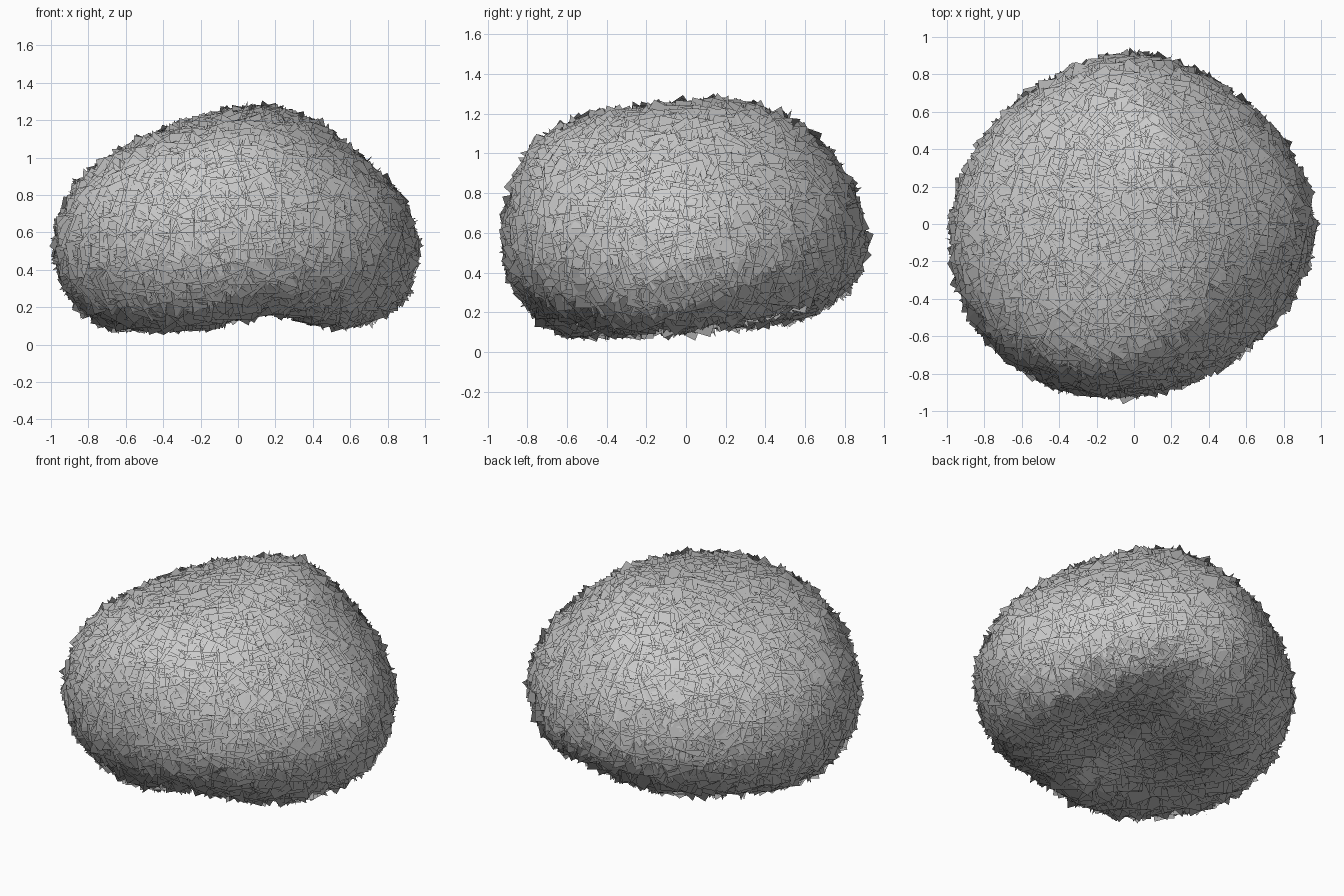
import bpy, bmesh, math, random
from mathutils import Vector, Euler

if "Cube" in bpy.data.objects:
    bpy.data.objects.remove(bpy.data.objects["Cube"])

random.seed(4)
SIZE, INSET, CLUSTERS = 0.15, 0.07, 1900

# Outline of the bush: z, xmin, xmax, ymin, ymax (from hollow underside to crown)
RINGS = [
    (0.12, -0.20, 0.25, -0.20, 0.20), (0.08, -0.50, 0.45, -0.45, 0.35),
    (0.06, -0.66, 0.60, -0.60, 0.52), (0.12, -0.79, 0.77, -0.72, 0.67),
    (0.25, -0.90, 0.90, -0.82, 0.80), (0.40, -0.96, 0.95, -0.89, 0.88),
    (0.55, -0.98, 0.97, -0.92, 0.91), (0.70, -0.94, 0.92, -0.90, 0.89),
    (0.85, -0.87, 0.83, -0.87, 0.83), (1.00, -0.70, 0.66, -0.80, 0.73),
    (1.10, -0.50, 0.54, -0.69, 0.63), (1.18, -0.30, 0.43, -0.51, 0.52),
    (1.23, -0.12, 0.30, -0.25, 0.38), (1.26, 0.00, 0.18, 0.05, 0.25)]
SEG = 48


def crown_surface():
    """Smooth guide volume that the leaves are scattered on."""
    bm = bmesh.new()
    loops = []
    for z, x0, x1, y0, y1 in RINGS:
        loop = []
        for i in range(SEG):
            a = 2 * math.pi * i / SEG
            c, s = math.cos(a), math.sin(a)
            # fuller at the front left, flatter at the back right
            if c * s > 0:
                k = 1 + 0.10 * c * s * (-1 if c > 0 else 1)
            else:
                k = 1 + 0.08 * c * s
            x = (x0 + x1) / 2 + (x1 - x0) / 2 * c * k
            y = (y0 + y1) / 2 + (y1 - y0) / 2 * s * k
            # groove and slight tilt under the bush
            low = max(0, 1 - z / 0.35)
            groove = 0.10 * math.exp(-((x - 0.17) / 0.25) ** 2)
            lift = low * (groove + 0.09 * max(0, y + 0.3) + 0.02)
            loop.append(bm.verts.new((x, y, z + lift)))
        loops.append(loop)
    for a, b in zip(loops, loops[1:]):
        for i in range(SEG):
            j = (i + 1) % SEG
            bm.faces.new((a[i], a[j], b[j], b[i]))
    bm.faces.new(loops[-1])
    bm.faces.new(loops[0][::-1])
    bmesh.ops.triangulate(bm, faces=bm.faces[:])
    bm.normal_update()
    return bm


def leaf_cluster(center, normal, verts, faces, normals):
    """Three crossed square cards lined up with the surface."""
    rot = normal.to_track_quat('Z', 'Y').to_matrix()
    g = random.gauss
    rot = rot @ Euler((g(0, 0.3), g(0, 0.3), g(0, 0.4))).to_matrix()
    h = SIZE / 2 * random.uniform(0.85, 1.15)
    for u, v in ((0, 1), (1, 2), (2, 0)):
        n = len(verts)
        for su, sv in ((-1, -1), (1, -1), (1, 1), (-1, 1)):
            verts.append(center + rot.col[u] * h * su + rot.col[v] * h * sv)
            normals.append(normal)
        # face each card outwards
        quad = (n, n + 1, n + 2, n + 3)
        faces.append(quad if rot.col[3 - u - v].dot(normal) > 0 else quad[::-1])


# Scatter the leaves evenly by area
guide = crown_surface()
tris = guide.faces[:]
areas = [f.calc_area() for f in tris]
step = sum(areas) / CLUSTERS
verts, faces, normals = [], [], []
carry = random.random() * step
for f, area in zip(tris, areas):
    carry += area
    while carry > step:
        carry -= step
        r, s = random.random(), random.random()
        if r + s > 1:
            r, s = 1 - r, 1 - s
        w = (1 - r - s, r, s)
        p = sum((v.co * k for v, k in zip(f.verts, w)), Vector())
        n = sum((v.normal * k for v, k in zip(f.verts, w)), Vector()).normalized()
        leaf_cluster(p - n * INSET, n, verts, faces, normals)
guide.free()

mesh = bpy.data.meshes.new("bush_leaves")
mesh.from_pydata(verts, [], faces)
mesh.polygons.foreach_set("use_smooth", [True] * len(faces))
# Leaves are shaded like the rounded crown
mesh.normals_split_custom_set_from_vertices(normals)
bush = bpy.data.objects.new("bush_leaves", mesh)
bpy.context.collection.objects.link(bush)
